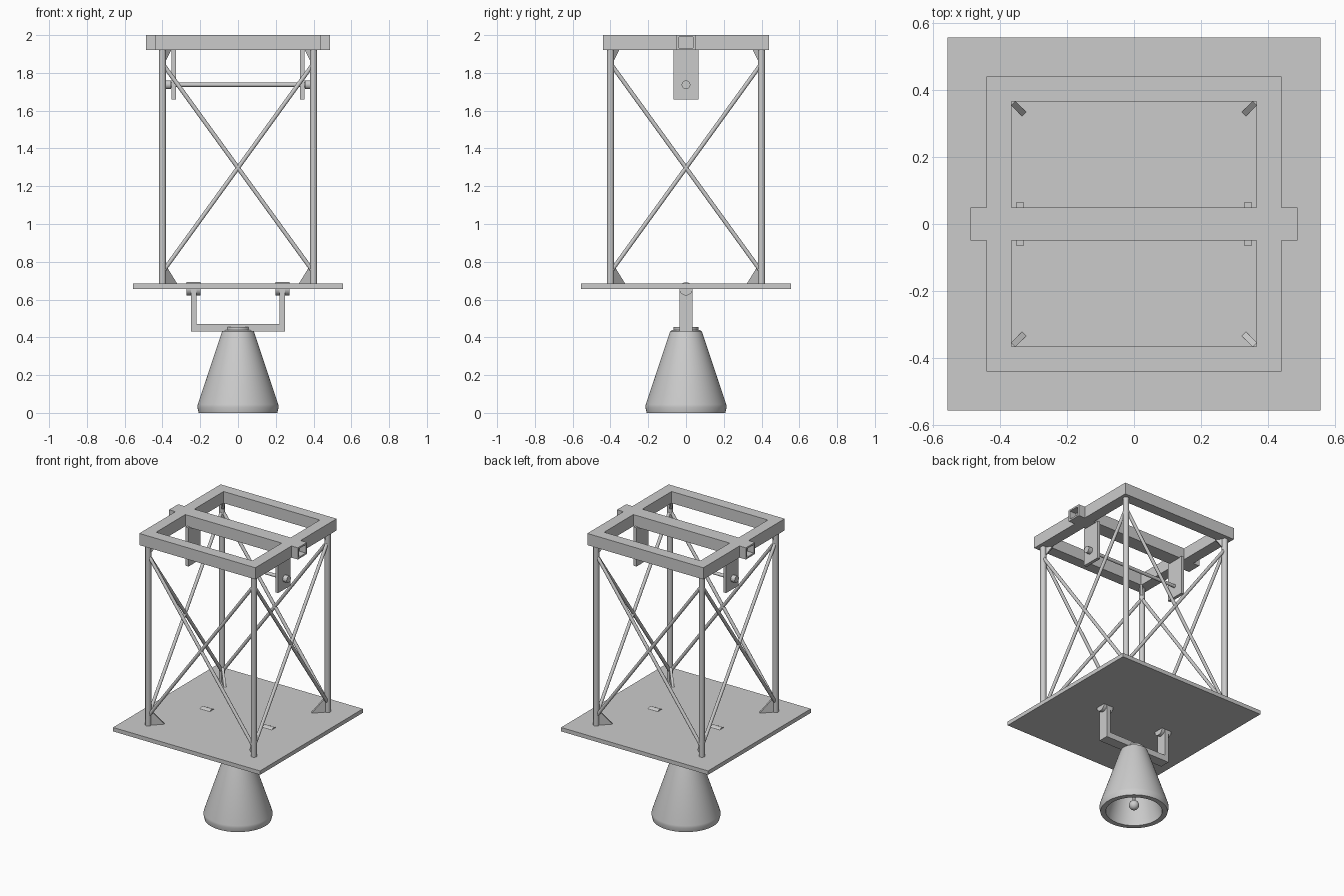
import bpy, bmesh, math
from mathutils import Vector

if "Cube" in bpy.data.objects:
    bpy.data.objects.remove(bpy.data.objects["Cube"])

grey = bpy.data.materials.new("steel_grey")
grey.diffuse_color = (0.6, 0.6, 0.6, 1)
grey.use_nodes = True
grey.node_tree.nodes["Principled BSDF"].inputs["Base Color"].default_value = grey.diffuse_color


def finish(name, bm, smooth=False):
    bmesh.ops.recalc_face_normals(bm, faces=bm.faces)
    me = bpy.data.meshes.new(name)
    bm.to_mesh(me)
    bm.free()
    me.materials.append(grey)
    ob = bpy.data.objects.new(name, me)
    bpy.context.collection.objects.link(ob)
    if smooth:
        bpy.ops.object.select_all(action='DESELECT')
        ob.select_set(True)
        bpy.context.view_layer.objects.active = ob
        bpy.ops.object.shade_smooth_by_angle(angle=math.radians(35))
    return ob


def box(name, x0, x1, y0, y1, z0, z1):
    bm = bmesh.new()
    bmesh.ops.create_cube(bm, size=1)
    for v in bm.verts:
        v.co = ((x0 + x1) / 2 + v.co.x * (x1 - x0),
                (y0 + y1) / 2 + v.co.y * (y1 - y0),
                (z0 + z1) / 2 + v.co.z * (z1 - z0))
    return finish(name, bm)


def rod(name, a, b, r, sides=24):
    a, b = Vector(a), Vector(b)
    bm = bmesh.new()
    bmesh.ops.create_cone(bm, cap_ends=True, segments=sides, radius1=r,
                          radius2=r, depth=(b - a).length)
    turn = (b - a).to_track_quat('Z', 'Y')
    for v in bm.verts:
        v.co = turn @ v.co + (a + b) / 2
    return finish(name, bm, True)


def ring_prism(name, outer, inner, to_world, t0, t1):
    """Rectangular tube: outer and inner rectangles extruded from t0 to t1."""
    bm = bmesh.new()
    loops = []
    for t in (t0, t1):
        for (u0, u1, w0, w1) in (outer, inner):
            loops.append([bm.verts.new(to_world(u, w, t)) for u, w in
                          ((u0, w0), (u1, w0), (u1, w1), (u0, w1))])
    for p, q in ((0, 1), (2, 3), (0, 2), (1, 3)):
        for i in range(4):
            j = (i + 1) % 4
            bm.faces.new((loops[p][i], loops[p][j], loops[q][j], loops[q][i]))
    return finish(name, bm)


def gusset(name, sx, sy, profile):
    """Thin triangular plate on the diagonal towards the tower's middle."""
    h = 0.006
    bm = bmesh.new()
    sides = []
    for o in (-h, h):
        sides.append([bm.verts.new((sx * (d + o), sy * (d - o), z)) for d, z in profile])
    bm.faces.new(sides[0])
    bm.faces.new(sides[1])
    for i in range(3):
        j = (i + 1) % 3
        bm.faces.new((sides[0][i], sides[0][j], sides[1][j], sides[1][i]))
    finish(name, bm)


def lathe(name, profile, steps=64, closed=False):
    bm = bmesh.new()
    vs = [bm.verts.new((r, 0, z)) for r, z in profile]
    es = [bm.edges.new(p) for p in zip(vs, vs[1:])]
    if closed:
        es.append(bm.edges.new((vs[-1], vs[0])))
    bmesh.ops.spin(bm, geom=vs + es, axis=(0, 0, 1), cent=(0, 0, 0),
                   angle=math.tau, steps=steps, use_duplicate=False)
    bmesh.ops.remove_doubles(bm, verts=bm.verts, dist=1e-4)
    finish(name, bm, True)


# Base plate and top frame
box("base_plate", -.557, .557, -.557, .557, .657, .684)
ring_prism("top_frame", (-.44, .44, -.44, .44), (-.365, .365, -.365, .365),
           lambda u, w, t: (u, w, t), 1.92, 2.0)
# Hollow cross beam, open at both ends
ring_prism("cross_beam", (-.049, .049, 1.92, 2.0), (-.038, .038, 1.931, 1.989),
           lambda u, w, t: (t, u, w), -.488, .488)

# Legs with gussets at both ends
L = 0.4
for sx in (-1, 1):
    for sy in (-1, 1):
        rod("leg", (sx * L, sy * L, .68), (sx * L, sy * L, 1.925), .019)
        gusset("foot_gusset", sx, sy, [(.39, .684), (.328, .684), (.39, .785)])
        gusset("head_gusset", sx, sy, [(.39, 1.92), (.36, 1.92), (.39, 1.86)])

# Crossed braces on all four sides
for s in (-1, 1):
    for d in (-1, 1):
        rod("side_brace", (s * L, -d * L, .745), (s * L, d * L, 1.85), .011, 16)
        rod("face_brace", (-d * L, s * L, .745), (d * L, s * L, 1.85), .011, 16)

# Hanger plates, axle and its end nuts
rod("axle", (-.36, 0, 1.737), (.36, 0, 1.737), .011)
for s in (-1, 1):
    box("hanger_plate", s * .34 - .011, s * .34 + .011, -.066, .066, 1.66, 1.925)
    rod("axle_nut", (s * .355, 0, 1.737), (s * .385, 0, 1.737), .023)
    rod("axle_washer", (s * .345, 0, 1.737), (s * .357, 0, 1.737), .015)

# Yoke below the plate with round pivots
box("yoke_bar", -.25, .25, -.035, .035, .43, .47)
for s in (-1, 1):
    box("yoke_arm", s * .235 - .015, s * .235 + .015, -.035, .035, .43, .655)
    rod("yoke_pivot", (s * .198, 0, .657), (s * .272, 0, .657), .035, 32)

# Bell shell, crown disc and clapper
lathe("bell", [(0, .44), (.07, .44), (.083, .432), (.09, .415), (.213, .045),
               (.215, .03), (.208, 0), (.175, 0), (.17, .04), (.065, .40), (0, .40)])
lathe("bell_crown", [(0, .455), (.065, .455), (.065, .435), (0, .435)], 32)
rod("clapper_rod", (0, 0, .05), (0, 0, .41), .008, 12)
bm = bmesh.new()
bmesh.ops.create_uvsphere(bm, u_segments=24, v_segments=12, radius=.032)
bmesh.ops.translate(bm, verts=bm.verts, vec=(0, 0, .045))
finish("clapper_ball", bm, True)
